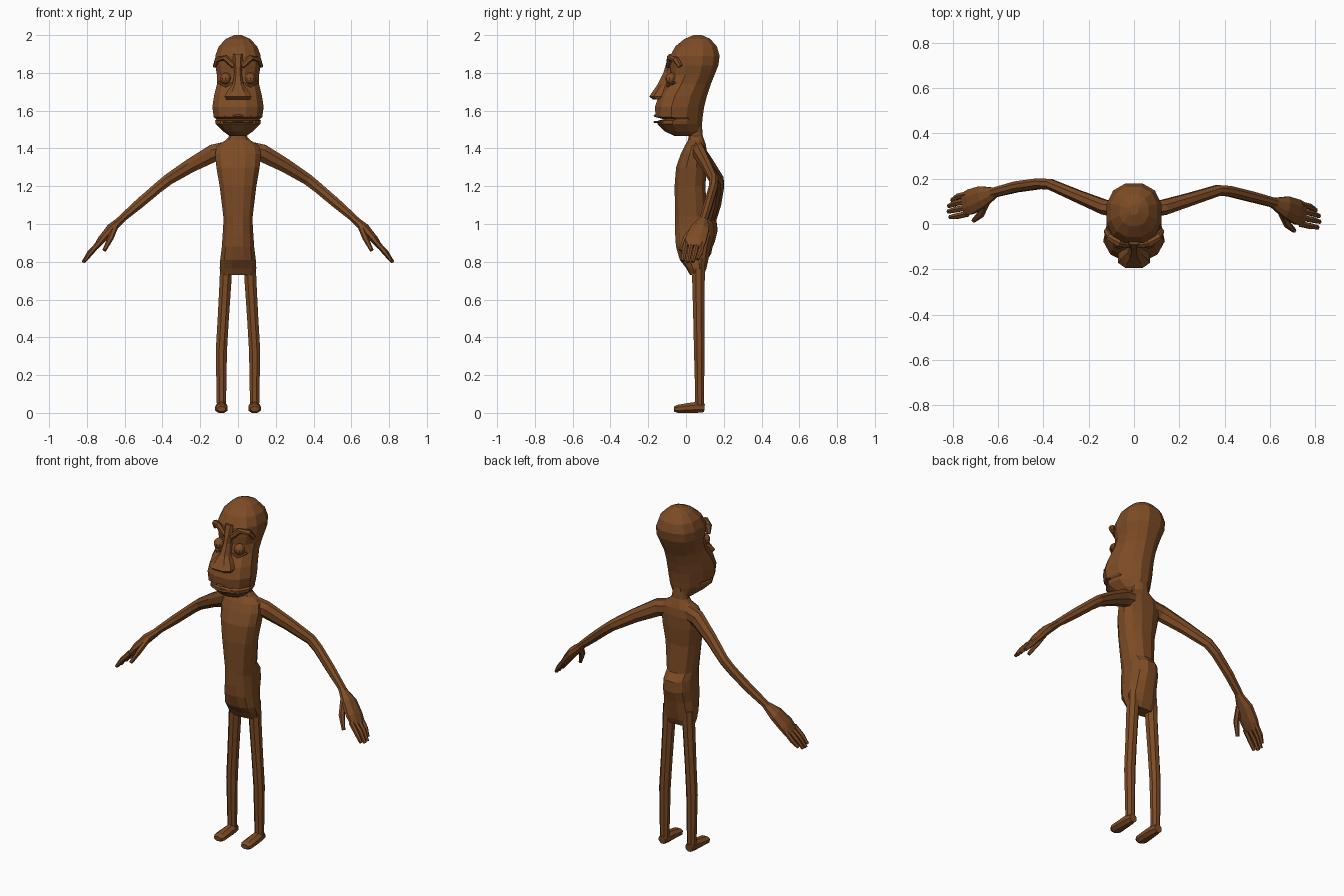
import bpy, bmesh, math
from mathutils import Vector

brown = bpy.data.materials.new("brown skin")
brown.diffuse_color = (0.205, 0.072, 0.019, 1)


def loft(name, rings):
    """Skin a list of equally long vertex rings and cap both ends."""
    bm = bmesh.new()
    rows = [[bm.verts.new(p) for p in ring] for ring in rings]
    n = len(rows[0])
    for a, b in zip(rows, rows[1:]):
        for i in range(n):
            j = (i + 1) % n
            bm.faces.new((a[i], a[j], b[j], b[i]))
    bm.faces.new(rows[0])
    bm.faces.new(rows[-1])
    bmesh.ops.recalc_face_normals(bm, faces=bm.faces[:])
    me = bpy.data.meshes.new(name)
    bm.to_mesh(me)
    bm.free()
    me.materials.append(brown)
    ob = bpy.data.objects.new(name, me)
    bpy.context.collection.objects.link(ob)
    return ob


def stack(name, levels, n=12, power=0.85):
    """Horizontal rings: (z, front y, back y, half width, narrowing at back)."""
    rings = []
    for z, yf, yb, w, taper in levels:
        ring = []
        for k in range(n):
            a = 2 * math.pi * (k + 0.5) / n
            c, s = math.cos(a), math.sin(a)
            c = math.copysign(abs(c) ** power, c)
            s = math.copysign(abs(s) ** power, s)
            x = w * c * (1 - taper * max(0, s))
            ring.append((x, (yf + yb) / 2 + (yb - yf) / 2 * s, z))
        rings.append(ring)
    return loft(name, rings)


def tube(name, path, n=8, ref=(0, 1, 0), side=1, shift=lambda x: 0):
    """Tube along points (x, y, z, radius along ref, other radius)."""
    pts = [Vector(p[:3]) for p in path]
    rings = []
    for i, p in enumerate(path):
        t = (pts[min(i + 1, len(pts) - 1)] - pts[max(i - 1, 0)]).normalized()
        v = Vector(ref)
        v = (v - t * v.dot(t)).normalized()
        u = t.cross(v)
        ring = []
        for k in range(n):
            a = 2 * math.pi * (k + 0.5) / n
            q = pts[i] + v * p[3] * math.cos(a) + u * p[4] * math.sin(a)
            ring.append((side * q.x, q.y + shift(q.x), q.z))
        rings.append(ring)
    return loft(name, rings)


# Head with muzzle, mouth groove and tall cranium
stack("head", [
    (1.465, -0.06, 0.06, 0.045, 0.1), (1.49, -0.115, 0.085, 0.08, 0.3),
    (1.53, -0.155, 0.088, 0.122, 0.4), (1.547, -0.152, 0.09, 0.125, 0.4),
    (1.555, -0.12, 0.09, 0.118, 0.4), (1.566, -0.165, 0.092, 0.132, 0.4),
    (1.62, -0.168, 0.1, 0.14, 0.4), (1.68, -0.148, 0.115, 0.13, 0.35),
    (1.74, -0.108, 0.135, 0.115, 0.25), (1.79, -0.085, 0.155, 0.115, 0.1),
    (1.84, -0.088, 0.175, 0.124, 0), (1.89, -0.088, 0.182, 0.124, 0),
    (1.94, -0.06, 0.167, 0.105, 0), (1.98, -0.01, 0.13, 0.066, 0),
    (2.0, 0.04, 0.085, 0.02, 0)])

# Broad nose
stack("nose", [
    (1.90, -0.092, -0.03, 0.03, 0), (1.80, -0.122, -0.04, 0.02, 0),
    (1.74, -0.152, -0.06, 0.032, 0), (1.70, -0.18, -0.08, 0.062, 0),
    (1.675, -0.197, -0.09, 0.075, 0), (1.66, -0.18, -0.09, 0.066, 0)],
    n=8, power=0.7)

# Lips
for lip, z in (("upper_lip", 1.573), ("lower_lip", 1.54)):
    tube(lip, [(x, y, z, 0.007, 0.01) for x, y in
               ((-0.105, -0.075), (-0.065, -0.14), (0, -0.162),
                (0.065, -0.14), (0.105, -0.075))], n=6, ref=(0, 0, 1))

# Torso with neck and seat
stack("torso", [
    (0.73, 0.02, 0.095, 0.09, 0), (0.765, 0.0, 0.11, 0.1, 0),
    (0.81, -0.035, 0.12, 0.097, 0), (0.88, -0.056, 0.135, 0.088, 0),
    (0.94, -0.06, 0.152, 0.084, 0), (1.0, -0.06, 0.148, 0.08, 0),
    (1.04, -0.06, 0.115, 0.08, 0), (1.2, -0.063, 0.105, 0.1, 0),
    (1.3, -0.055, 0.112, 0.118, 0), (1.37, -0.03, 0.113, 0.125, 0),
    (1.415, -0.008, 0.108, 0.115, 0), (1.445, 0.01, 0.098, 0.065, 0),
    (1.465, 0.012, 0.09, 0.048, 0), (1.53, 0.0, 0.085, 0.045, 0)])

for side, tag in ((1, "left"), (-1, "right")):
    # One arm is swung slightly further back than the other
    def swing(x, side=side):
        return 0 if side > 0 else 0.045 * min(1, max(0, (x - 0.13) / 0.4))

    # Eye and brow
    bpy.ops.mesh.primitive_uv_sphere_add(
        segments=10, ring_count=7, radius=0.031,
        location=(side * 0.065, -0.079, 1.77))
    eye = bpy.context.object
    eye.name = tag + "_eye"
    eye.data.materials.append(brown)
    tube(tag + "_brow", [
        (0.022, -0.095, 1.835, 0.012, 0.015), (0.068, -0.086, 1.88, 0.018, 0.016),
        (0.11, -0.055, 1.872, 0.018, 0.014), (0.124, -0.03, 1.835, 0.014, 0.01)],
        n=6, side=side)
    tube(tag + "_lower_lid", [
        (0.03, -0.095, 1.745, 0.01, 0.007), (0.065, -0.095, 1.73, 0.012, 0.008),
        (0.1, -0.06, 1.75, 0.01, 0.007)], n=6, side=side)

    # Arm
    tube(tag + "_arm", [
        (0.04, 0.06, 1.395, 0.04, 0.05), (0.13, 0.073, 1.375, 0.036, 0.05),
        (0.25, 0.11, 1.31, 0.03, 0.04), (0.37, 0.148, 1.235, 0.026, 0.032),
        (0.42, 0.145, 1.195, 0.025, 0.03), (0.52, 0.12, 1.11, 0.025, 0.028),
        (0.625, 0.092, 1.02, 0.023, 0.021)], side=side, shift=swing)
    # Palm
    tube(tag + "_palm", [
        (0.61, 0.095, 1.03, 0.022, 0.02), (0.67, 0.075, 0.978, 0.052, 0.027),
        (0.72, 0.053, 0.92, 0.06, 0.023), (0.75, 0.043, 0.88, 0.054, 0.015)],
        side=side, shift=swing)
    # Fingers
    for i in range(4):
        y, out = 0.0 + 0.029 * i, (0, 0.008, 0.006, -0.008)[i]
        tube("%s_finger_%d" % (tag, i + 1), [
            (0.735, y, 0.9, 0.014, 0.014),
            (0.78 + out / 2, y - 0.01, 0.85, 0.014, 0.013),
            (0.812 + out, y * 0.85 - 0.015, 0.805 - out, 0.01, 0.009)],
            n=6, side=side, shift=swing)
    # Thumb
    tube(tag + "_thumb", [
        (0.65, 0.05, 0.985, 0.018, 0.016), (0.675, 0.0, 0.925, 0.018, 0.016),
        (0.708, -0.03, 0.86, 0.01, 0.01)], n=6, side=side, shift=swing)

    # Leg
    tube(tag + "_leg", [
        (0.062, 0.066, 0.82, 0.038, 0.034), (0.066, 0.066, 0.7, 0.036, 0.034),
        (0.078, 0.068, 0.5, 0.032, 0.032), (0.088, 0.07, 0.33, 0.03, 0.032),
        (0.088, 0.072, 0.12, 0.026, 0.028), (0.088, 0.072, 0.03, 0.025, 0.026)],
        side=side)
    # Foot
    tube(tag + "_foot", [
        (0.087, 0.098, 0.026, 0.024, 0.024), (0.087, 0.06, 0.03, 0.032, 0.032),
        (0.088, 0.0, 0.025, 0.027, 0.035), (0.088, -0.045, 0.021, 0.023, 0.036),
        (0.088, -0.064, 0.02, 0.014, 0.024)], ref=(0, 0, 1), side=side)
